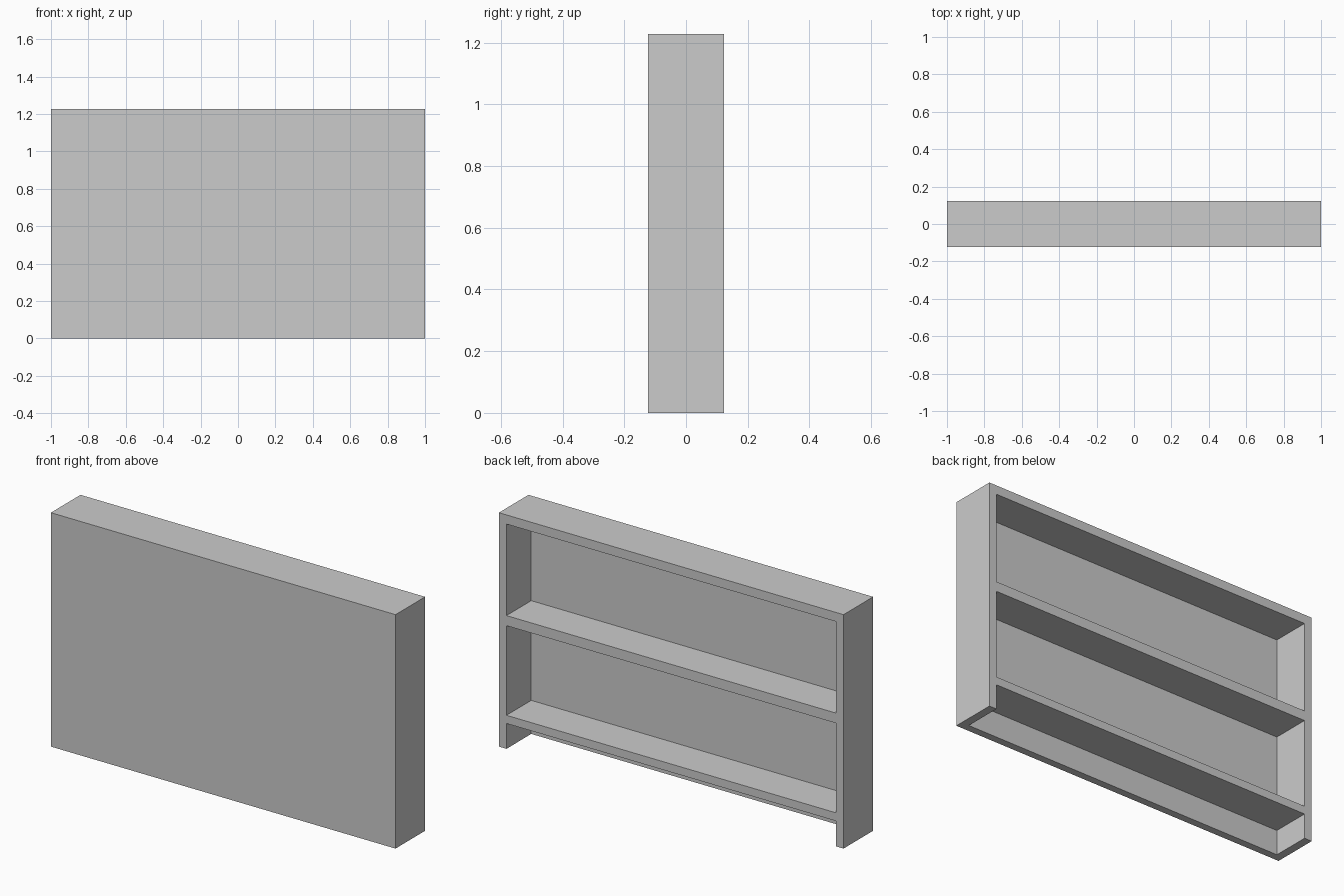
import bpy

if "Cube" in bpy.data.objects:
    bpy.data.objects.remove(bpy.data.objects["Cube"])

W, D, H = 2.0, 0.245, 1.227      # overall size
SIDE, BACK = 0.044, 0.04         # side and panel thickness


def box(name, x0, x1, y0, y1, z0, z1):
    bpy.ops.mesh.primitive_cube_add(
        size=1, location=((x0 + x1) / 2, (y0 + y1) / 2, (z0 + z1) / 2))
    ob = bpy.context.object
    ob.name = name
    ob.scale = (x1 - x0, y1 - y0, z1 - z0)
    bpy.ops.object.transform_apply(location=True, rotation=False, scale=True)
    return ob


# Solid carcass: closed panel on -y, open shelves on +y
shelf = box("shelf_unit", -W / 2, W / 2, -D / 2, D / 2, 0, H)

# Recesses: upper bay, lower bay, open foot space under the bottom shelf
bays = {"upper_bay": (0.699, 1.179),
        "lower_bay": (0.176, 0.646),
        "foot_space": (-0.1, 0.133)}
for name, (z0, z1) in bays.items():
    cutter = box(name, -W / 2 + SIDE, W / 2 - SIDE, -D / 2 + BACK, D / 2 + 0.1, z0, z1)
    cutter.hide_render = True
    mod = shelf.modifiers.new(name, 'BOOLEAN')
    mod.operation = 'DIFFERENCE'
    mod.solver = 'EXACT'
    mod.object = cutter
    bpy.context.view_layer.objects.active = shelf
    bpy.ops.object.modifier_apply(modifier=mod.name)
    bpy.data.objects.remove(cutter)
